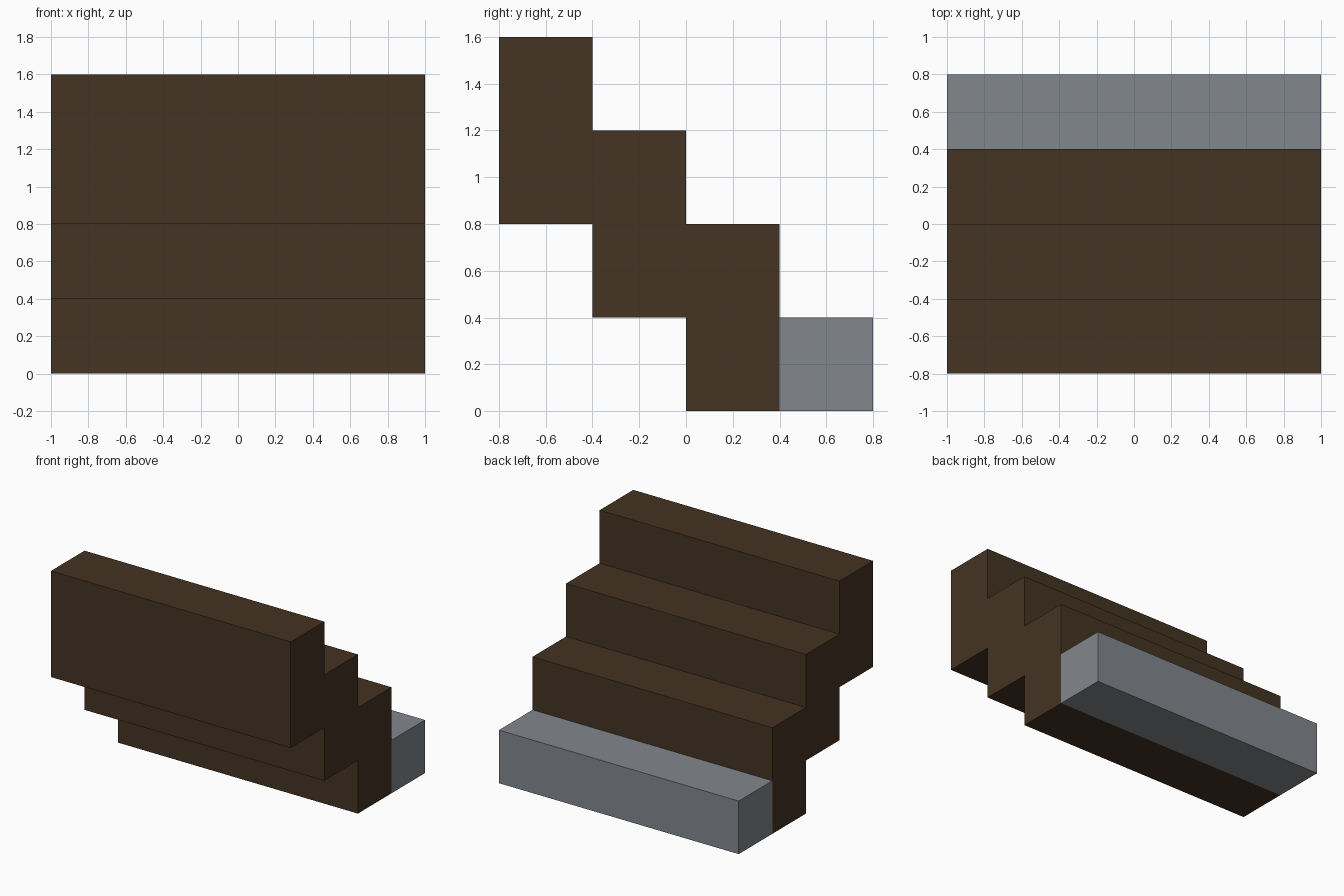
import bpy
import bmesh

if "Cube" in bpy.data.objects:
    bpy.data.objects.remove(bpy.data.objects["Cube"], do_unlink=True)

STEP = 0.4        # tread depth and riser height
HALF_WIDTH = 1.0
STEPS = 3


def make_material(name, rgb):
    color = (*rgb, 1.0)
    mat = bpy.data.materials.new(name)
    mat.use_nodes = True
    mat.diffuse_color = color
    bsdf = mat.node_tree.nodes["Principled BSDF"]
    bsdf.inputs["Base Color"].default_value = color
    return mat


def extrude_profile(name, profile, mat):
    """Extrude a closed (y, z) outline across the full width."""
    bm = bmesh.new()
    side = bm.faces.new([bm.verts.new((-HALF_WIDTH, y, z)) for y, z in profile])
    result = bmesh.ops.extrude_face_region(bm, geom=[side], use_keep_orig=True)
    moved = [g for g in result["geom"] if isinstance(g, bmesh.types.BMVert)]
    bmesh.ops.translate(bm, verts=moved, vec=(2 * HALF_WIDTH, 0, 0))
    bmesh.ops.recalc_face_normals(bm, faces=bm.faces)
    mesh = bpy.data.meshes.new(name)
    bm.to_mesh(mesh)
    bm.free()
    mesh.materials.append(mat)
    obj = bpy.data.objects.new(name, mesh)
    bpy.context.collection.objects.link(obj)
    return obj


brown = make_material("dark brown wood", (0.058, 0.033, 0.016))
grey = make_material("grey stone", (0.223, 0.242, 0.270))

# Wooden flight: stepped treads on top, matching stepped underside
treads, underside = [], []
for i in range(STEPS):
    back, front = STEP * (1 - i), -STEP * i
    base, top = STEP * i, STEP * (i + 2)
    treads += [(back, top), (front, top)]
    underside += [(back, base), (front, base)]
extrude_profile("wooden_stairs", treads + underside[::-1], brown)

# Stone bottom step
extrude_profile("bottom_step", [(STEP, 0), (2 * STEP, 0),
                                (2 * STEP, STEP), (STEP, STEP)], grey)
